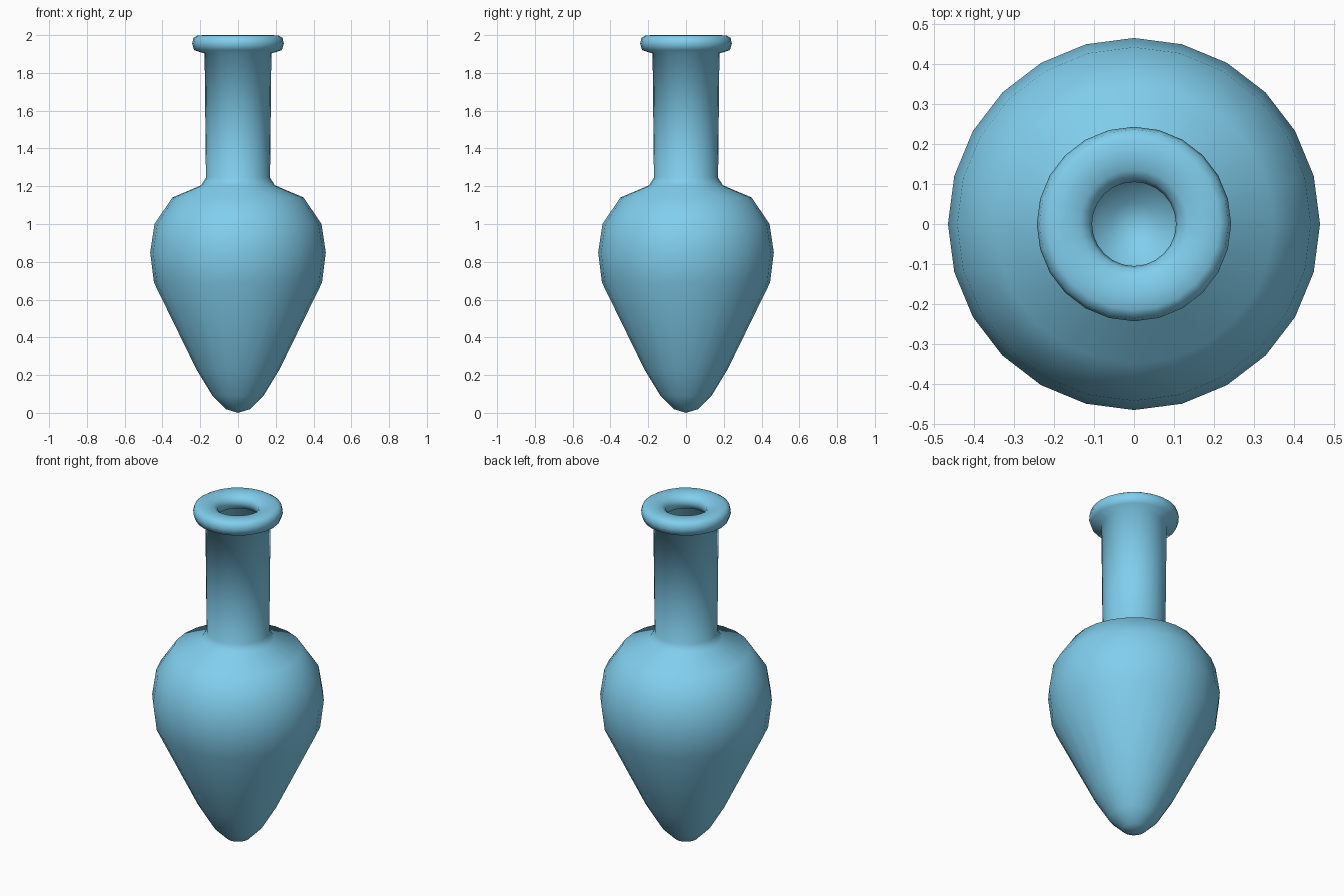
import bpy, bmesh, math

if "Cube" in bpy.data.objects:
    bpy.data.objects.remove(bpy.data.objects["Cube"])

SIDES = 24

# Half profile as (radius, height): outside, rolled lip, then inner wall
outside = [(0, 0), (0.065, 0.02), (0.135, 0.09), (0.22, 0.23), (0.445, 0.69),
           (0.465, 0.85), (0.442, 1.0), (0.348, 1.14), (0.195, 1.205),
           (0.17, 1.245), (0.177, 1.903)]
lip = [(0.232, 1.92), (0.243, 1.955), (0.236, 1.985), (0.215, 1.998), (0.175, 2.0),
       (0.135, 1.993), (0.113, 1.978), (0.105, 1.952), (0.116, 1.92)]
inside = [(0.163, 1.903), (0.156, 1.24), (0.18, 1.185), (0.335, 1.12), (0.422, 0.99),
          (0.445, 0.85), (0.425, 0.695), (0.203, 0.24), (0.12, 0.105),
          (0.055, 0.04), (0, 0.022)]


def lathe(name, profile):
    bm = bmesh.new()
    rings = []
    for r, z in profile:
        count = SIDES if r > 0 else 1
        rings.append([bm.verts.new((r * math.cos(math.tau * i / SIDES),
                                    r * math.sin(math.tau * i / SIDES), z))
                      for i in range(count)])
    for a, b in zip(rings, rings[1:]):
        for i in range(SIDES):
            j = (i + 1) % SIDES
            if len(a) == 1:
                bm.faces.new((a[0], b[j], b[i]))
            elif len(b) == 1:
                bm.faces.new((a[i], a[j], b[0]))
            else:
                bm.faces.new((a[i], a[j], b[j], b[i]))
    bmesh.ops.recalc_face_normals(bm, faces=bm.faces)
    for f in bm.faces:
        f.smooth = True
    mesh = bpy.data.meshes.new(name)
    bm.to_mesh(mesh)
    bm.free()
    obj = bpy.data.objects.new(name, mesh)
    bpy.context.collection.objects.link(obj)
    return obj


# Hollow pointed vase with long neck
vase = lathe("vase", outside + lip + inside)
glaze = bpy.data.materials.new("blue_glaze")
glaze.diffuse_color = (0.22, 0.62, 0.85, 1)
glaze.use_nodes = True
glaze.node_tree.nodes["Principled BSDF"].inputs["Base Color"].default_value = glaze.diffuse_color
vase.data.materials.append(glaze)
